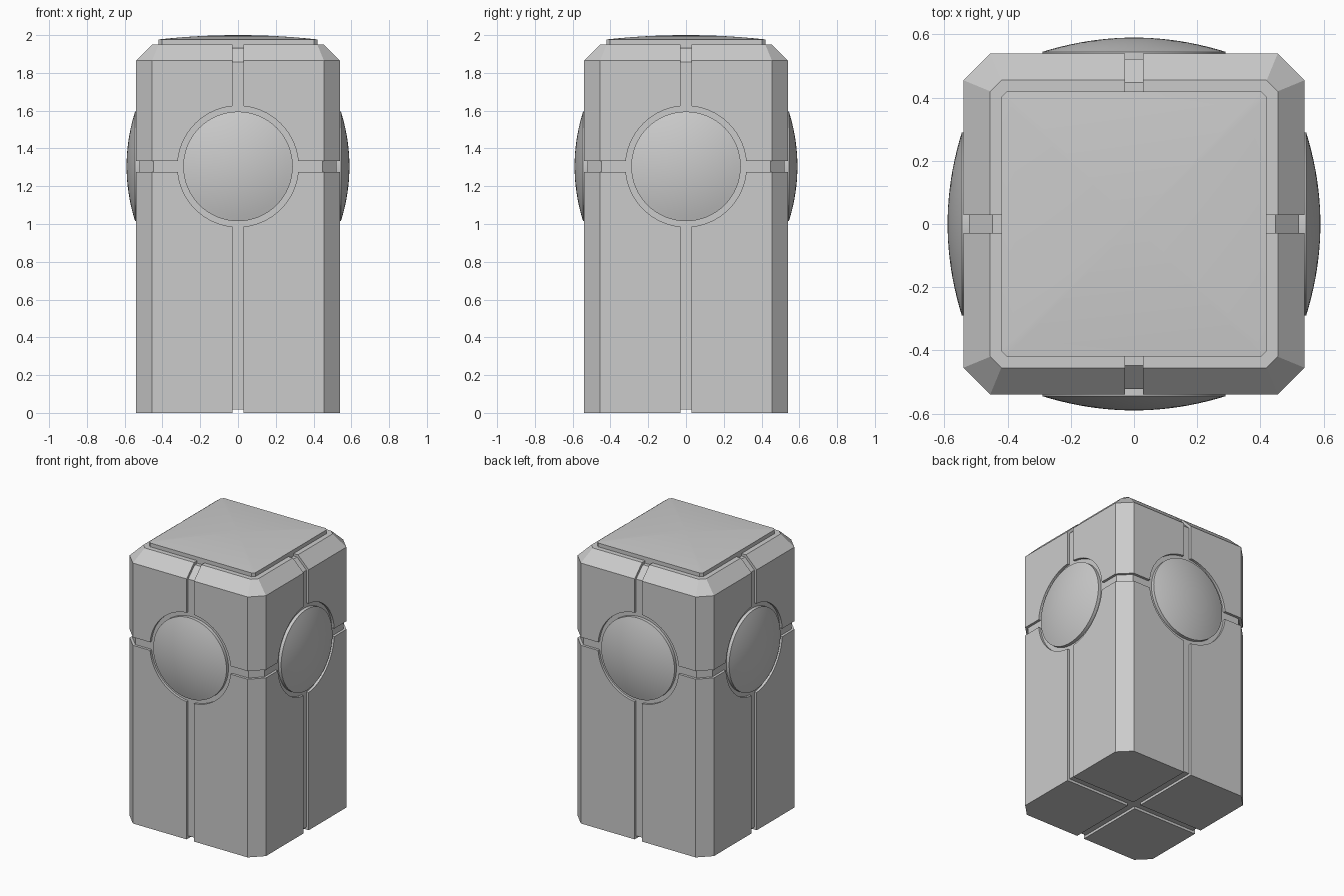
import bpy, bmesh, math
from mathutils import Matrix, Vector

cube = bpy.data.objects.get("Cube")
if cube:
    bpy.data.objects.remove(cube, do_unlink=True)

grey = bpy.data.materials.new("light grey")
grey.use_nodes = True
colour = (0.6, 0.6, 0.6, 1)
grey.diffuse_color = colour
grey.node_tree.nodes["Principled BSDF"].inputs["Base Color"].default_value = colour

GROOVE = 0.018        # groove depth
SLOT = 0.058          # groove width
EYE_Z = 1.305         # height of the domes and the level groove


def finish(name, bm, smooth=False):
    bmesh.ops.recalc_face_normals(bm, faces=bm.faces)
    mesh = bpy.data.meshes.new(name)
    bm.to_mesh(mesh)
    bm.free()
    mesh.materials.append(grey)
    ob = bpy.data.objects.new(name, mesh)
    bpy.context.collection.objects.link(ob)
    if smooth:
        bpy.ops.object.select_all(action='DESELECT')
        ob.select_set(True)
        bpy.context.view_layer.objects.active = ob
        bpy.ops.object.shade_smooth_by_angle(angle=math.radians(30))
    return ob


def loft(rings, tip=None):
    """Join rings of points into a closed solid, ending in a cap or a tip."""
    bm = bmesh.new()
    loops = [[bm.verts.new(p) for p in ring] for ring in rings]
    n = len(loops[0])
    for low, high in zip(loops, loops[1:]):
        for i in range(n):
            j = (i + 1) % n
            bm.faces.new((low[i], low[j], high[j], high[i]))
    bm.faces.new(loops[0])
    if tip:
        top = bm.verts.new(tip)
        for i in range(n):
            bm.faces.new((loops[-1][i], loops[-1][(i + 1) % n], top))
    else:
        bm.faces.new(loops[-1])
    return bm


def octagon(half, cut, z):
    a, b = half, half - cut
    return [(a, -b, z), (a, b, z), (b, a, z), (-b, a, z),
            (-a, b, z), (-a, -b, z), (-b, -a, z), (b, -a, z)]


def circle(radius, z, sides=64):
    angles = [math.tau * i / sides for i in range(sides)]
    return [(radius * math.cos(t), radius * math.sin(t), z) for t in angles]


def block(name, d):
    """Chamfered pillar, shrunk inward by d on every side."""
    c = d * (2 - math.sqrt(2))
    return finish(name, loft([
        octagon(0.54 - d, 0.085 - c, d),
        octagon(0.54 - d, 0.085 - c, 1.865 - d * 0.414),
        octagon(0.455 - d * 0.414, 0.035 - c, 1.95 - d)]))


def facing(k):
    """Turn +z to one of the four sides."""
    return (Matrix.Translation((0, 0, EYE_Z)) @ Matrix.Rotation(k * math.pi / 2, 4, 'Z')
            @ Matrix.Rotation(math.pi / 2, 4, 'X'))


def boolean(target, other, operation):
    mod = target.modifiers.new(other.name, 'BOOLEAN')
    mod.object = other
    mod.operation = operation
    mod.solver = 'EXACT'
    other.hide_render = True
    other.hide_viewport = True


# Outer panels and the recessed core
body = block("body_panels", 0)
core = block("groove_core", GROOVE)

# Straight grooves across all sides
cutters = []
for name, size, z in (("slot_x_cutter", (SLOT, 3, 5), 1),
                      ("slot_y_cutter", (3, SLOT, 5), 1),
                      ("slot_level_cutter", (3, 3, SLOT), EYE_Z)):
    bm = bmesh.new()
    bmesh.ops.create_cube(bm, size=1)
    bmesh.ops.scale(bm, vec=Vector(size), verts=bm.verts)
    bmesh.ops.translate(bm, vec=(0, 0, z), verts=bm.verts)
    cutters.append(finish(name, bm))

# Round grooves around the domes
for k in range(4):
    bm = loft([circle(0.32, 0.5), circle(0.32, 0.7)])
    bm.transform(facing(k))
    cutters.append(finish(f"round_cutter_{k}", bm))

for cutter in cutters:
    boolean(body, cutter, 'DIFFERENCE')
boolean(body, core, 'UNION')

# Bake the cuts and remove the helpers
for helper in cutters + [core]:
    helper.hide_viewport = False
bpy.context.view_layer.update()
result = bpy.data.meshes.new_from_object(
    body.evaluated_get(bpy.context.evaluated_depsgraph_get()))
body.modifiers.clear()
body.data = result
result.materials.clear()
result.materials.append(grey)
for poly in result.polygons:
    poly.material_index = 0
for helper in cutters + [core]:
    bpy.data.objects.remove(helper, do_unlink=True)

# Shallow domes on the four sides
for k, side in enumerate(("front", "left", "back", "right")):
    rings = [circle(0.29, 0.515)]
    for i in range(10):
        s = 1 - i / 10
        rings.append(circle(0.29 * s, 0.545 + 0.045 * (1 - s * s)))
    bm = loft(rings, (0, 0, 0.59))
    bm.transform(facing(k))
    finish(f"{side}_dome", bm, smooth=True)

# Gently pillowed top plate
rings = [octagon(0.42, 0.018, 1.925)]
for i in range(10):
    s = 1 - i / 10
    rings.append(octagon(0.42 * s, 0.018 * s, 1.977 + 0.023 * (1 - s * s)))
finish("top_plate", loft(rings, (0, 0, 2)), smooth=True)
